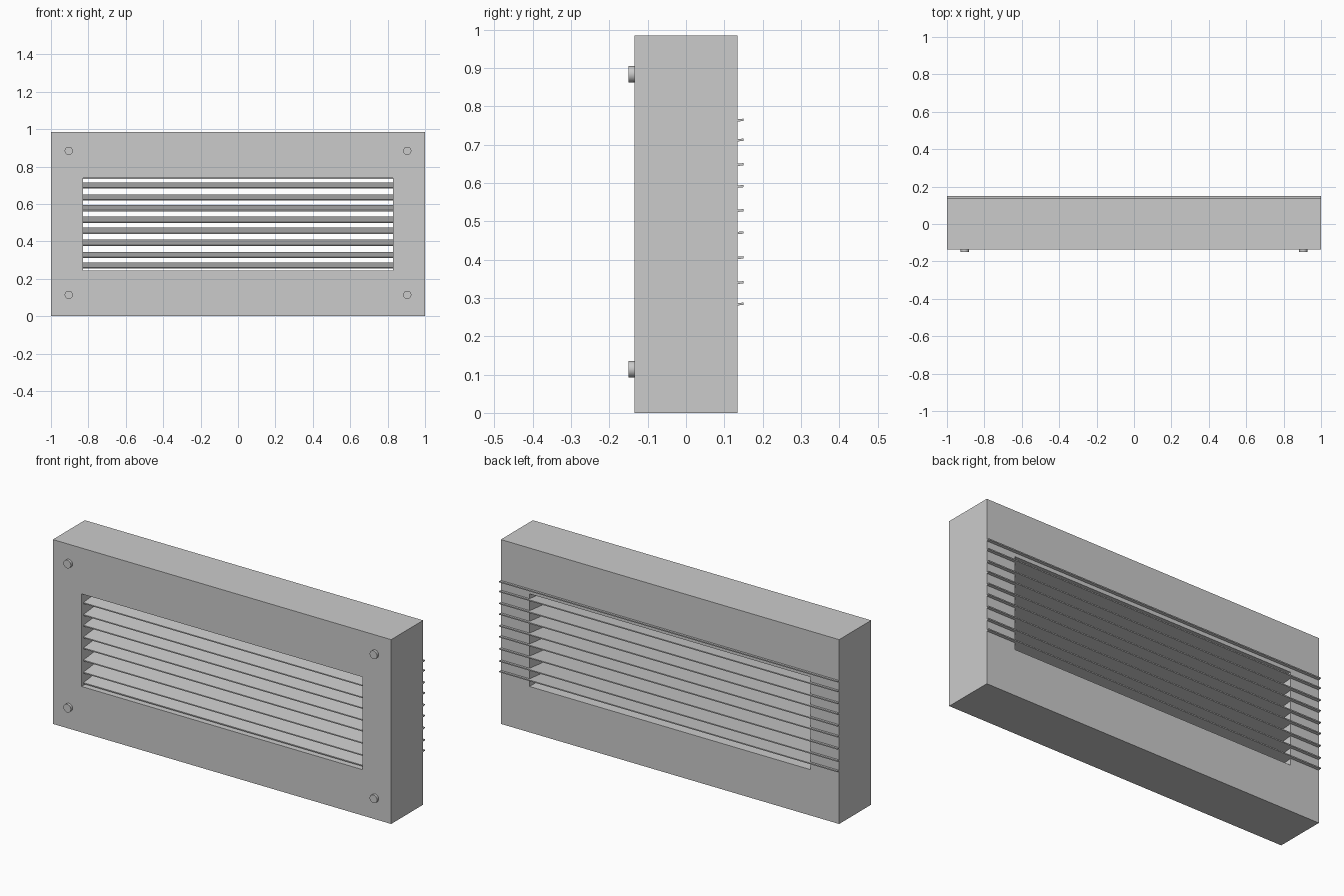
import bpy, bmesh, math
from mathutils import Matrix

if "Cube" in bpy.data.objects:
    bpy.data.objects.remove(bpy.data.objects["Cube"])


def make_object(name, bm):
    bmesh.ops.recalc_face_normals(bm, faces=bm.faces)
    mesh = bpy.data.meshes.new(name)
    bm.to_mesh(mesh)
    bm.free()
    obj = bpy.data.objects.new(name, mesh)
    bpy.context.collection.objects.link(obj)
    return obj


def rect(bm, x, z0, z1, y):
    return [bm.verts.new((px, y, pz)) for px, pz in
            ((-x, z0), (x, z0), (x, z1), (-x, z1))]


# Frame: rectangular ring with an open centre
HALF_DEPTH = 0.135
bm = bmesh.new()
loops = [rect(bm, 1.0, 0.0, 0.985, -HALF_DEPTH),
         rect(bm, 1.0, 0.0, 0.985, HALF_DEPTH),
         rect(bm, 0.83, 0.245, 0.74, HALF_DEPTH),
         rect(bm, 0.83, 0.245, 0.74, -HALF_DEPTH)]
for k in range(4):
    a, b = loops[k], loops[(k + 1) % 4]
    for i in range(4):
        j = (i + 1) % 4
        bm.faces.new((a[i], a[j], b[j], b[i]))
make_object("vent_frame", bm)

# Slats: thin boards rising toward the back, slightly uneven spacing
SLAT_BACK_Z = (0.285, 0.341, 0.406, 0.471, 0.529, 0.592, 0.649, 0.713, 0.765)
FRONT_Y, BACK_Y, RISE, HALF_THICK = -0.12, 0.15, 0.028, 0.003
for n, z in enumerate(SLAT_BACK_Z, 1):
    bm = bmesh.new()
    profile = ((FRONT_Y, z - RISE - HALF_THICK), (BACK_Y, z - HALF_THICK),
               (BACK_Y, z + HALF_THICK), (FRONT_Y, z - RISE + HALF_THICK))
    face = bm.faces.new([bm.verts.new((-0.9995, y, pz)) for y, pz in profile])
    new = bmesh.ops.extrude_face_region(bm, geom=[face])["geom"]
    bmesh.ops.translate(bm, vec=(1.999, 0, 0),
                        verts=[v for v in new if isinstance(v, bmesh.types.BMVert)])
    make_object(f"slat_{n}", bm)

# Screws: short heads at the four front corners
for side, x in (("left", -0.905), ("right", 0.905)):
    for level, z in (("lower", 0.114), ("upper", 0.884)):
        bm = bmesh.new()
        bmesh.ops.create_cone(
            bm, cap_ends=True, segments=16, radius1=0.021, radius2=0.022, depth=0.03,
            matrix=Matrix.Translation((x, -0.135, z)) @ Matrix.Rotation(math.pi / 2, 4, 'X'))
        screw = make_object(f"screw_{level}_{side}", bm)
        bpy.ops.object.select_all(action='DESELECT')
        screw.select_set(True)
        bpy.context.view_layer.objects.active = screw
        bpy.ops.object.shade_smooth_by_angle(angle=math.radians(35))
